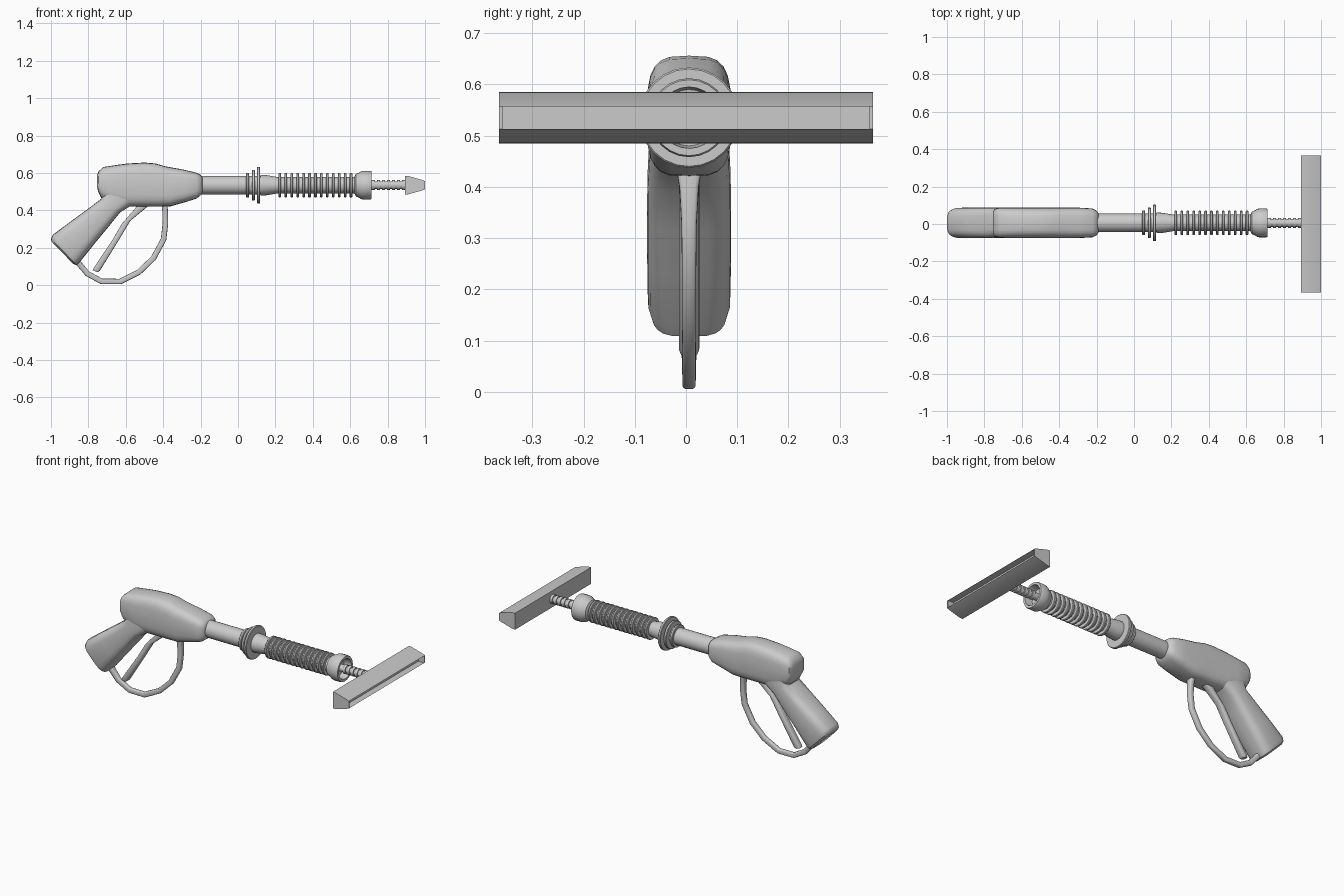
import bpy, bmesh, math

YC, ZC = 0.006, 0.535   # centre line of gun


def finish(name, bm, angle=35):
    bmesh.ops.recalc_face_normals(bm, faces=bm.faces)
    me = bpy.data.meshes.new(name)
    bm.to_mesh(me)
    bm.free()
    ob = bpy.data.objects.new(name, me)
    bpy.context.collection.objects.link(ob)
    bpy.ops.object.select_all(action='DESELECT')
    ob.select_set(True)
    bpy.context.view_layer.objects.active = ob
    bpy.ops.object.shade_smooth_by_angle(angle=math.radians(angle))
    return ob


def skin(bm, rings):
    n = len(rings[0])
    for a, b in zip(rings, rings[1:]):
        for i in range(n):
            bm.faces.new((a[i], a[(i + 1) % n], b[(i + 1) % n], b[i]))
    bm.faces.new(rings[0])
    bm.faces.new(rings[-1])


def loft(name, sections, n=24, power=3.5):
    """Each section: side-view edge points (x1,z1), (x2,z2) and half width."""
    bm = bmesh.new()
    rings = []
    for x1, z1, x2, z2, w in sections:
        ring = []
        for i in range(n):
            a = 2 * math.pi * i / n
            c, s = math.cos(a), math.sin(a)
            u = math.copysign(abs(c) ** (2 / power), c)
            v = math.copysign(abs(s) ** (2 / power), s)
            t = (1 - v) / 2
            ring.append(bm.verts.new((x1 + (x2 - x1) * t, YC + w * u, z1 + (z2 - z1) * t)))
        rings.append(ring)
    skin(bm, rings)
    return finish(name, bm, 40)


def lathe(name, profile, n=24):
    """Revolve (x, radius) points round the gun's centre line."""
    bm = bmesh.new()
    rings = [[bm.verts.new((x, YC + r * math.cos(2 * math.pi * i / n),
                            ZC + r * math.sin(2 * math.pi * i / n))) for i in range(n)]
             for x, r in profile]
    skin(bm, rings)
    return finish(name, bm)


def strip(name, path, thick, power=4):
    """Loft a band along (x, z, half width) points."""
    out = []
    for i, (x, z, w) in enumerate(path):
        a, b = path[max(i - 1, 0)], path[min(i + 1, len(path) - 1)]
        dx, dz = b[0] - a[0], b[1] - a[1]
        k = thick / 2 / math.hypot(dx, dz)
        out.append((x - dz * k, z + dx * k, x + dz * k, z - dx * k, w))
    return loft(name, out, 16, power)


# Main body shell
loft("body", [
    (-0.755, 0.585, -0.755, 0.535, 0.055),
    (-0.745, 0.61, -0.748, 0.50, 0.073),
    (-0.72, 0.632, -0.73, 0.465, 0.080),
    (-0.65, 0.643, -0.66, 0.43, 0.082),
    (-0.59, 0.651, -0.59, 0.42, 0.082),
    (-0.50, 0.656, -0.50, 0.42, 0.082),
    (-0.44, 0.651, -0.43, 0.42, 0.082),
    (-0.39, 0.636, -0.36, 0.422, 0.082),
    (-0.30, 0.62, -0.28, 0.445, 0.081),
    (-0.222, 0.602, -0.222, 0.463, 0.077),
    (-0.20, 0.59, -0.20, 0.48, 0.066),
    (-0.19, 0.575, -0.19, 0.495, 0.052)])

# Angled grip
loft("grip", [
    (-0.998, 0.235, -0.88, 0.113, 0.060),
    (-1.0, 0.25, -0.862, 0.108, 0.075),
    (-0.990, 0.27, -0.845, 0.125, 0.081),
    (-0.90, 0.337, -0.765, 0.225, 0.082),
    (-0.80, 0.41, -0.69, 0.315, 0.082),
    (-0.73, 0.463, -0.63, 0.39, 0.081),
    (-0.725, 0.51, -0.575, 0.424, 0.079),
    (-0.70, 0.57, -0.53, 0.45, 0.074)])

# Trigger guard hoop
strip("trigger_guard", [
    (-0.395, 0.45, 0.028), (-0.390, 0.40, 0.019), (-0.388, 0.33, 0.015), (-0.398, 0.245, 0.014),
    (-0.452, 0.145, 0.014), (-0.530, 0.070, 0.013), (-0.630, 0.020, 0.013),
    (-0.730, 0.021, 0.013), (-0.805, 0.062, 0.014), (-0.850, 0.115, 0.018),
    (-0.875, 0.150, 0.030)], 0.03)

# Trigger lever
loft("trigger", [
    (-0.52, 0.46, -0.44, 0.45, 0.022),
    (-0.55, 0.41, -0.49, 0.415, 0.02),
    (-0.62, 0.33, -0.575, 0.345, 0.02),
    (-0.67, 0.245, -0.632, 0.25, 0.02),
    (-0.772, 0.092, -0.738, 0.078, 0.02),
    (-0.778, 0.08, -0.75, 0.070, 0.016)], 16, 4)

# Barrel and collar
lathe("barrel", [(-0.25, 0.05), (0.12, 0.05), (0.12, 0.055), (0.15, 0.054),
                 (0.21, 0.044), (0.64, 0.044)])
for i, (x, r) in enumerate([(0.052, 0.066), (0.082, 0.082), (0.110, 0.098)]):
    lathe(f"collar_ring_{i + 1}", [(x - .008, r - .003), (x - .005, r), (x + .005, r), (x + .008, r - .003)])

# Cooling ribs
for i in range(13):
    x = 0.224 + i * 0.0317
    lathe(f"rib_{i + 1}", [(x - .007, 0.04), (x - .007, 0.062), (x - .004, 0.065),
                           (x + .004, 0.065), (x + .007, 0.062), (x + .007, 0.04)])

# Open muzzle cup
lathe("muzzle_cup", [(0.622, 0.044), (0.630, 0.060), (0.645, 0.066), (0.658, 0.074), (0.67, 0.077),
                     (0.708, 0.077), (0.715, 0.074), (0.715, 0.060), (0.67, 0.055), (0.665, 0.02)])

# Ridged rod
rod = [(0.65, 0.021)]
for i in range(7):
    x = 0.715 + i * 0.027
    rod += [(x, 0.021), (x, 0.027), (x + 0.017, 0.027), (x + 0.017, 0.021)]
lathe("ridged_rod", rod + [(0.91, 0.021)], 16)

# Wide nozzle bar with a recessed slot in its front
bm = bmesh.new()
prof = [(0.892, 0.485), (0.91, 0.486), (0.985, 0.507), (1.0, 0.513),
        (1.0, 0.557), (0.985, 0.563), (0.91, 0.584), (0.892, 0.585)]
skin(bm, [[bm.verts.new((x, y, z)) for x, z in prof] for y in (-0.365, 0.365)])
bm.faces.ensure_lookup_table()
front = max((f for f in bm.faces if len(f.verts) == 4), key=lambda f: f.calc_center_median().x)
bmesh.ops.inset_region(bm, faces=[front], thickness=0.0125)
for v in front.verts:
    v.co.y *= 0.98
slot = bmesh.ops.extrude_face_region(bm, geom=[front])
bmesh.ops.translate(bm, vec=(-0.04, 0, 0), verts=[g for g in slot['geom'] if isinstance(g, bmesh.types.BMVert)])
if front.is_valid:
    bm.faces.remove(front)
finish("nozzle_bar", bm, 25)
